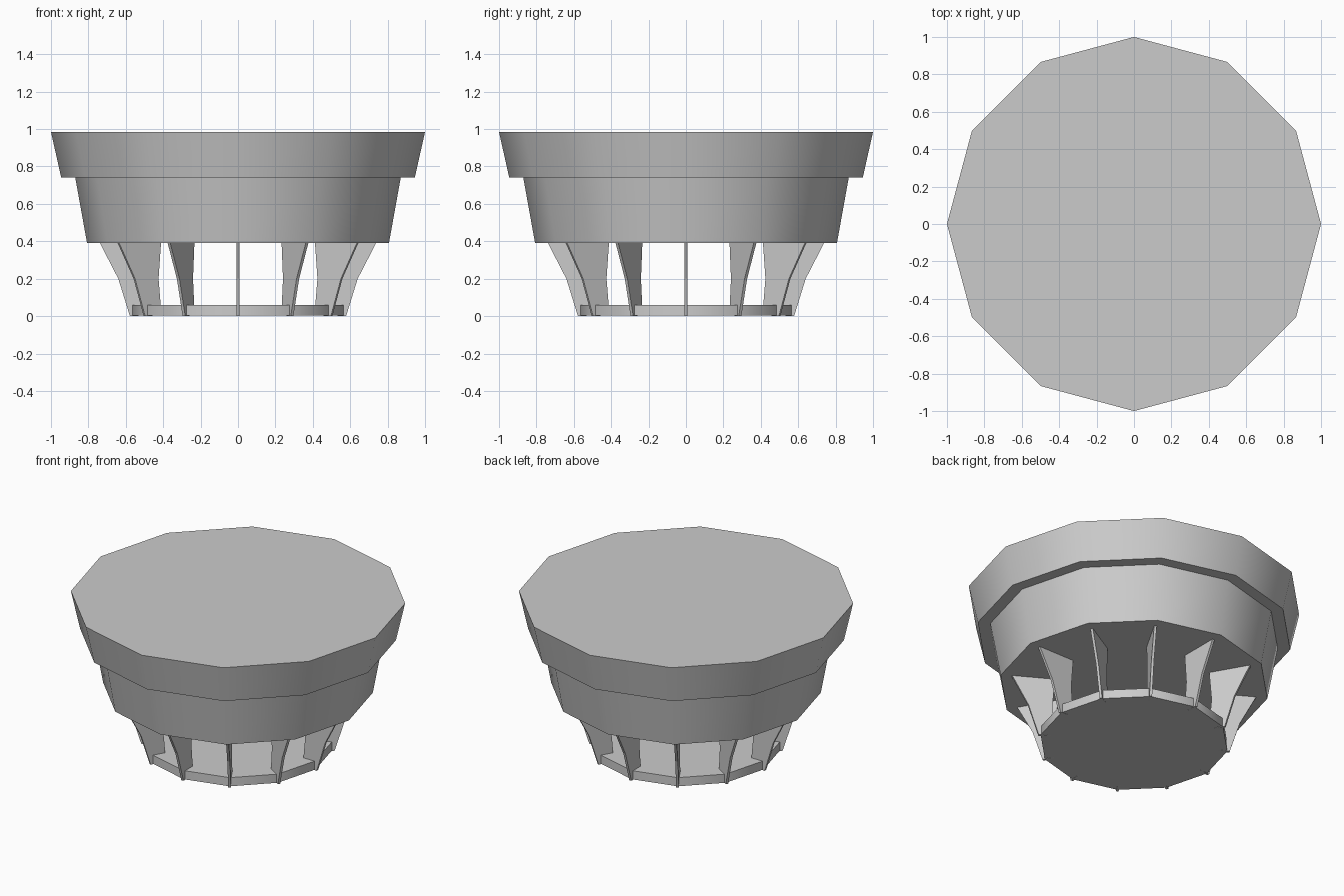
import bpy, bmesh, math
from mathutils import Matrix

SIDES = 12

cube = bpy.data.objects.get("Cube")
if cube:
    bpy.data.objects.remove(cube, do_unlink=True)

grey = bpy.data.materials.new("plain grey")
grey.use_nodes = True
colour = (0.6, 0.6, 0.6, 1)
grey.diffuse_color = colour
grey.node_tree.nodes["Principled BSDF"].inputs["Base Color"].default_value = colour


def finish(name, bm, smooth):
    bmesh.ops.recalc_face_normals(bm, faces=bm.faces)
    mesh = bpy.data.meshes.new(name)
    bm.to_mesh(mesh)
    bm.free()
    mesh.materials.append(grey)
    obj = bpy.data.objects.new(name, mesh)
    bpy.context.collection.objects.link(obj)
    if smooth:
        bpy.ops.object.select_all(action='DESELECT')
        obj.select_set(True)
        bpy.context.view_layer.objects.active = obj
        bpy.ops.object.shade_smooth_by_angle(angle=math.radians(40))
    return obj


def turned(name, profile):
    """Twelve-sided solid from (radius, height) pairs, capped at both ends."""
    bm = bmesh.new()
    rings = []
    for r, z in profile:
        angles = [math.tau * i / SIDES for i in range(SIDES)]
        rings.append([bm.verts.new((r * math.cos(a), r * math.sin(a), z)) for a in angles])
    for low, high in zip(rings, rings[1:]):
        for i in range(SIDES):
            j = (i + 1) % SIDES
            bm.faces.new((low[i], low[j], high[j], high[i]))
    bm.faces.new(rings[0])
    bm.faces.new(rings[-1])
    return finish(name, bm, True)


# Wide stepped body
turned("stepped_body", [(0.807, 0.39), (0.87, 0.74), (0.945, 0.74), (1.0, 0.985)])

# Thin foot plate
turned("foot_plate", [(0.565, 0.003), (0.565, 0.06)])

# Radial fins between the foot plate and the body
outer = [(0.578, 0), (0.64, 0.2), (0.738, 0.39)]
inner = [(0.48, 0.39), (0.495, 0.2), (0.482, 0.06), (0.482, 0.004)]
half = 0.008
for n in range(SIDES):
    bm = bmesh.new()
    face = bm.faces.new([bm.verts.new((r, -half, z)) for r, z in outer + inner])
    sweep = bmesh.ops.extrude_face_region(bm, geom=[face])
    moved = [v for v in sweep["geom"] if isinstance(v, bmesh.types.BMVert)]
    bmesh.ops.translate(bm, verts=moved, vec=(0, 2 * half, 0))
    bm.transform(Matrix.Rotation(math.tau * n / SIDES, 4, 'Z'))
    finish(f"fin_{n + 1}", bm, False)
